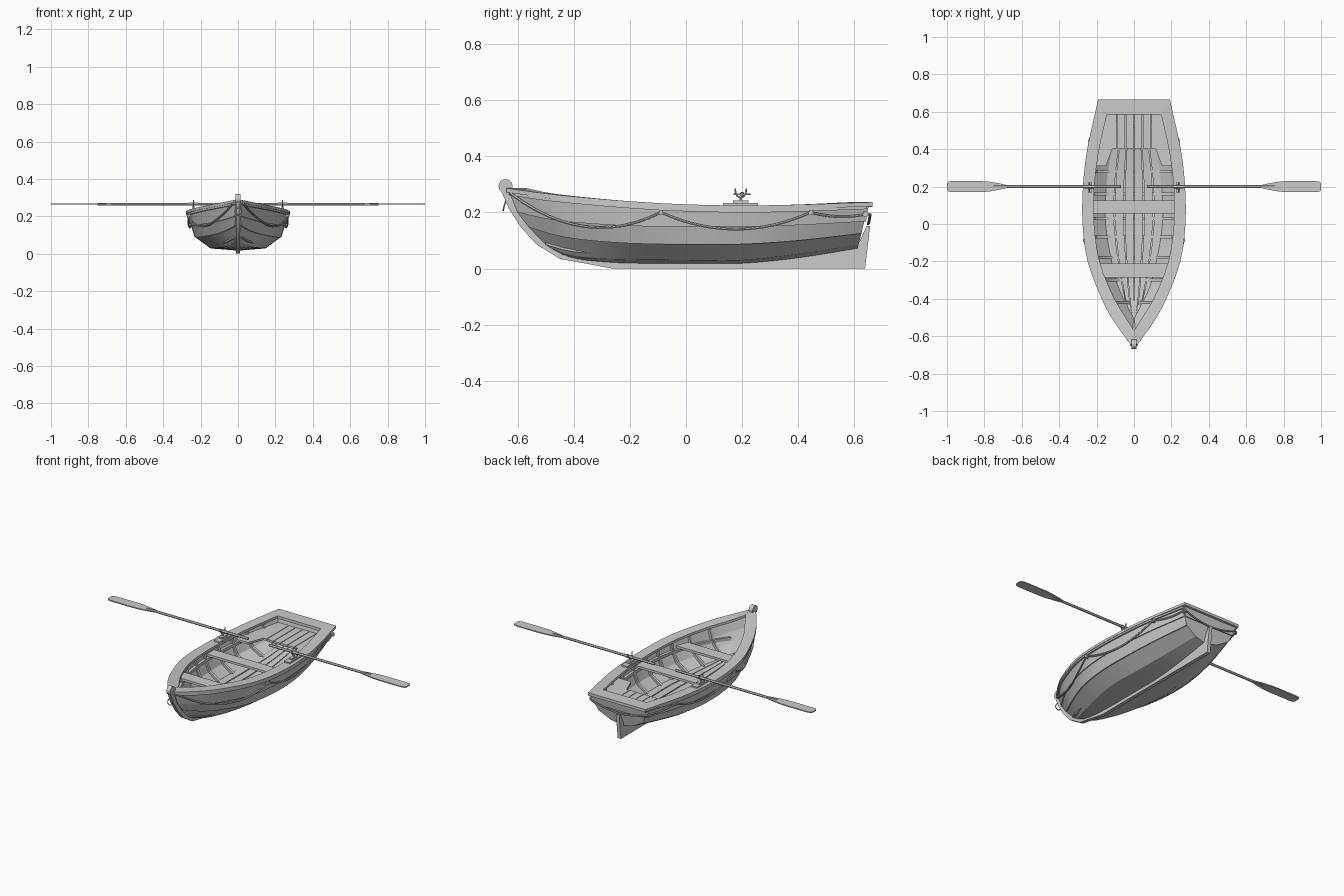
import bpy, bmesh, math
from mathutils import Vector

if "Cube" in bpy.data.objects:
    bpy.data.objects.remove(bpy.data.objects["Cube"])

def make(name, verts, faces, mirror=False):
    me = bpy.data.meshes.new(name)
    me.from_pydata([tuple(v) for v in verts], [], faces)
    bm = bmesh.new(); bm.from_mesh(me)
    bmesh.ops.recalc_face_normals(bm, faces=bm.faces)
    bm.to_mesh(me); bm.free()
    ob = bpy.data.objects.new(name, me)
    bpy.context.collection.objects.link(ob)
    if mirror:
        ob.modifiers.new("mirror", 'MIRROR').use_mirror_merge = False
    return ob

def loft(name, rows, mirror=True):
    """Closed bar whose long edges are the given point rows."""
    n, k = len(rows[0]), len(rows)
    faces = [(r*n+i, r*n+i+1, (r+1) % k*n+i+1, (r+1) % k*n+i) for r in range(k) for i in range(n-1)]
    faces += [tuple(r*n for r in range(k)), tuple(r*n+n-1 for r in range(k))]
    return make(name, [v for r in rows for v in r], faces, mirror)

def prism(name, pts, vec, mirror=False):
    pts = [Vector(p) for p in pts]; n = len(pts)
    faces = [tuple(range(n)), tuple(range(n, 2*n))]
    faces += [(i, (i+1) % n, (i+1) % n+n, i+n) for i in range(n)]
    return make(name, pts+[p+Vector(vec) for p in pts], faces, mirror)

def box(name, lo, hi, mirror=False):
    (a, b, c), (d, e, f) = lo, hi
    return prism(name, [(a, b, c), (d, b, c), (d, e, c), (a, e, c)], (0, 0, f-c), mirror)

def tube(name, pts, r, mirror=True):
    cu = bpy.data.curves.new(name, 'CURVE'); cu.dimensions = '3D'
    cu.bevel_depth, cu.bevel_resolution, cu.use_fill_caps = r, 1, True
    s = cu.splines.new('POLY'); s.points.add(len(pts)-1)
    for p, q in zip(s.points, pts):
        p.co = (*q, 1)
    ob = bpy.data.objects.new(name, cu); bpy.context.collection.objects.link(ob)
    bpy.ops.object.select_all(action='DESELECT')
    ob.select_set(True); bpy.context.view_layer.objects.active = ob
    bpy.ops.object.convert(target='MESH')
    ob = bpy.context.view_layer.objects.active
    if mirror:
        ob.modifiers.new("mirror", 'MIRROR').use_mirror_merge = False

def smooth(ctrl, sub=3):
    """Catmull-Rom samples through (y, x, z) control points."""
    c = [Vector((x, y, z)) for y, x, z in ctrl]
    c = [2*c[0]-c[1]] + c + [2*c[-1]-c[-2]]
    out = []
    for i in range(1, len(c)-2):
        a, b, d, e = c[i-1:i+3]
        for j in range(sub):
            t = j/sub
            out.append(.5*(2*b+(d-a)*t+(2*a-5*b+4*d-e)*t*t+(3*b-a-3*d+e)*t**3))
    return out+[c[-2]]

def shift(line, dx=0, dz=0):
    return [Vector((max(p.x+dx, 0), p.y, p.z+dz)) for p in line]

def at(line, y):
    y = min(max(y, line[0].y), line[-1].y)
    for a, b in zip(line, line[1:]):
        if y <= b.y:
            return a.lerp(b, (y-a.y)/(b.y-a.y))
    return line[-1]

# Hull lines from sheer to keel, (y, half-breadth, z)
sheer_c = [(-.63, .012, .275), (-.52, .098, .258), (-.4, .163, .245), (-.2, .238, .228),
           (0, .265, .217), (.2, .263, .213), (.4, .24, .216), (.645, .182, .225)]
LINES = [smooth(c) for c in (
    sheer_c,
    [(-.6, .012, .2), (-.5, .085, .178), (-.4, .142, .165), (-.2, .22, .152),
     (0, .248, .15), (.2, .246, .15), (.4, .222, .155), (.635, .168, .168)],
    [(-.56, .012, .148), (-.47, .068, .12), (-.37, .122, .103), (-.2, .19, .09),
     (0, .222, .086), (.2, .221, .087), (.4, .195, .1), (.625, .143, .125)],
    [(-.5, .01, .085), (-.43, .034, .053), (-.35, .065, .038), (-.2, .112, .032),
     (0, .145, .03), (.2, .14, .03), (.4, .112, .052), (.615, .075, .086)],
    [(-.46, 0, .05), (-.41, 0, .036), (-.33, 0, .025), (-.2, 0, .018),
     (0, 0, .018), (.2, 0, .018), (.4, 0, .037), (.61, 0, .07)])]

def hull_x(y, z):
    sec = [at(l, y) for l in LINES]
    for a, b in zip(sec, sec[1:]):
        if z >= b.z:
            return b.x+(a.x-b.x)*(z-b.z)/(a.z-b.z)
    return 0

# Overlapping planks
for i, name in enumerate(("upper_strake", "middle_strake", "lower_strake", "bottom_plank")):
    up, low = LINES[i], LINES[i+1]
    lap = .006 if i < 2 else 0
    loft(name, [up, shift(low, lap), shift(low, -.008, .005), shift(up, -.008, .005 if i else 0)])

# Gunwale cap, breasthook, stern cap, rub rail
cap_out = smooth([(y-.01 if i == 0 else .665 if i == 7 else y, x+.01, z+.012)
                  for i, (y, x, z) in enumerate(sheer_c)])
cap_in = smooth([(y, x, c[2]+.012) for (y, x), c in zip(
    [(-.57, 0), (-.49, .05), (-.385, .112), (-.2, .184), (0, .213), (.2, .212), (.39, .188), (.585, .145)], sheer_c)])
loft("gunwale_cap", [cap_out, cap_in, shift(cap_in, 0, -.015), shift(cap_out, 0, -.015)])
prism("breasthook", [(-.022, -.64, .272), (.022, -.64, .272), (0, -.57, .272)], (0, 0, .014))
prism("stern_cap", [(-.192, .665, .22), (.192, .665, .22), (.145, .585, .22), (-.145, .585, .22)], (0, 0, .017))
s = LINES[0]
loft("rub_rail", [shift(s, .007, -.003), shift(s, .007, -.013), shift(s, -.004, -.013), shift(s, -.004, -.003)])

# Transom with a plank overlap
half = [l[-1] for l in LINES]
prism("transom", half + [Vector((-p.x, p.y, p.z)) for p in half[-2::-1]], (0, -.015, 0))
prism("transom_upper_plank", [half[0], half[1], Vector((-half[1].x, *half[1].yz)),
                              Vector((-half[0].x, *half[0].yz))], (0, .006, 0))

# Keel, stem and sternpost in one profile, round stem head
keel = [(-.66, .28), (-.632, .215), (-.59, .15), (-.535, .088), (-.45, .035), (-.26, 0), (.638, 0),
        (.656, .152), (.643, .152), (.625, .11), (.608, .075), (.4, .042), (.2, .023), (-.2, .023), (-.33, .03),
        (-.41, .042), (-.5, .09), (-.555, .15), (-.595, .205), (-.622, .28)]
prism("keel_and_stem", [(-.011, y, z) for y, z in keel], (.022, 0, 0))
prism("stem_head", [(-.013, -.643+.025*math.cos(a*math.pi/8), .294+.025*math.sin(a*math.pi/8))
                    for a in range(16)], (.026, 0, 0))
bpy.ops.mesh.primitive_torus_add(major_segments=16, minor_segments=6, major_radius=.018, minor_radius=.003,
                                 location=(0, -.647, .225), rotation=(math.radians(75), 0, 0))
bpy.context.object.name = "bow_ring"

# Ribs following the inner skin
for y in (-.42, -.3, -.18, -.07, .03, .16, .28, .4, .52):
    sec = [at(l, y) for l in LINES]
    row = lambda dy, d: [Vector((max(p.x-d, 0), y+dy, p.z+d*k)) for p, k in zip(sec, (0, .1, .6, 1, 1))]
    loft("rib", [row(-.008, .004), row(.008, .004), row(.008, .018), row(-.008, .018)])

# Seat stringer along each side
ys = [-.5+i*.07 for i in range(17)]
line = [Vector((hull_x(y, .155)-.006, y, .148)) for y in ys]
loft("seat_stringer", [line, shift(line, -.016), shift(line, -.016, .018), shift(line, 0, .018)])

# Floor boards
floor = smooth([(-.5, .022, .085), (-.4, .07, .06), (-.2, .122, .047), (0, .155, .045), (.2, .152, .046),
                (.4, .122, .065), (.6, .085, .1)])
for k in range(3):
    edge = lambda f, dz: [Vector((p.x*f, p.y, p.z+dz)) for p in floor]
    a, b = k/3+.02, (k+1)/3-.02
    loft("floor_board", [edge(a, 0), edge(b, 0), edge(b, .008), edge(a, .008)])

# Thwarts
for y0, y1 in ((-.285, -.21), (.055, .125)):
    x0, x1 = hull_x(y0, .172)-.008, hull_x(y1, .172)-.008
    prism("thwart", [(-x0, y0, .167), (x0, y0, .167), (x1, y1, .167), (-x1, y1, .167)], (0, 0, .014))

# Stern seat boards with side wings
for a, b in ((.002, .044), (.048, .09)):
    box("stern_seat_board", (a, .405, .167), (b, .625, .179), True)
prism("stern_seat_wing", [(.094, .625, .167), (.094, .405, .167), (.115, .405, .167), (.15, .31, .167)]
      + [(hull_x(y, .172)-.008, y, .167) for y in (.31, .4, .5, .625)], (0, 0, .012), True)

# Oarlocks
box("oarlock_pad", (.215, .132, .222), (.254, .257, .233), True)
box("oarlock_block", (.224, .168, .232), (.246, .222, .242), True)
tube("oarlock_pin", [(.238, .195, .235), (.238, .195, .256)], .005)
tube("oarlock_horns", [(.238, .195+y, z) for y, z in
                       ((-.02, .286), (-.018, .268), (-.011, .257), (0, .253), (.011, .257), (.018, .268), (.02, .286))], .0035)

# Oars
tube("oar_shaft", [(.07, .2, .265), (.75, .2, .265)], .0075)
tube("oar_collar", [(.215, .2, .265), (.265, .2, .265)], .0095)
blade = [(.68, .008), (.72, .017), (.78, .027), (.83, .03), (.97, .03), (.993, .026), (1, .018)]
prism("oar_blade", [(x, .2+w, .262) for x, w in blade] + [(x, .2-w, .262) for x, w in blade[::-1]], (0, 0, .006), True)

# Rope swags along the sides and across the transom
rope = []
for (y0, z0), (y1, z1), sag in (((-.625, .268), (-.09, .2), .085), ((-.09, .2), (.445, .2), .06),
                                ((.445, .2), (.645, .194), .012)):
    for i in range(12):
        t = i/12
        y, z = y0+(y1-y0)*t, z0+(z1-z0)*t-4*sag*t*(1-t)
        rope.append((hull_x(y, z)+.013, y, z))
rope += [(.187, .65, .194), (.178, .657, .192)] + [(.17*(1-i/6), .655-.006*i/6, .19-.03*i/6*(2-i/6)) for i in range(1, 7)]
tube("side_rope", rope, .005)
for y, z in ((-.09, .2), (.445, .2), (.64, .194)):
    x = hull_x(y, z)
    box("rope_eye", (x-.005, y-.007, z-.009), (x+.02, y+.007, z+.009), True)

# Smooth the shading, keeping hard edges
bpy.ops.object.select_all(action='SELECT')
bpy.ops.object.shade_smooth_by_angle(angle=math.radians(30))
